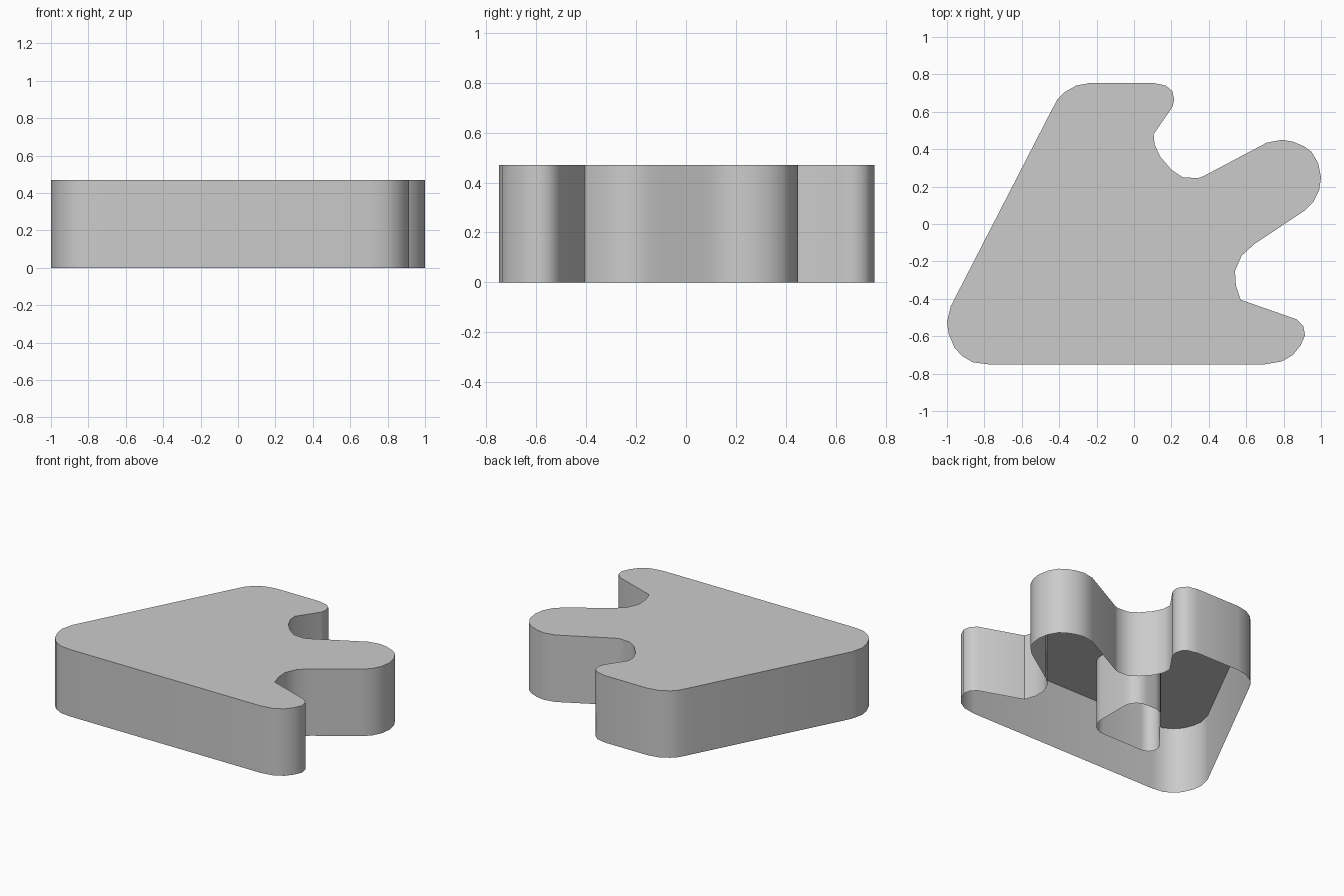
import bpy, bmesh, math

if "Cube" in bpy.data.objects:
    bpy.data.objects.remove(bpy.data.objects["Cube"])

H = 0.47  # height of the shell

# outer outline, counter-clockwise from the front left corner
OUTLINE = [
    (-0.78, -0.75), (0.70, -0.75), (0.79, -0.735), (0.85, -0.70), (0.89, -0.65), (0.915, -0.595),
    (0.905, -0.545), (0.87, -0.51), (0.57, -0.405), (0.545, -0.33), (0.54, -0.25),
    (0.575, -0.17), (0.64, -0.11), (0.91, 0.07), (0.96, 0.12), (0.99, 0.18),
    (1.0, 0.25), (0.985, 0.325), (0.95, 0.385), (0.91, 0.415), (0.85, 0.44), (0.79, 0.45), (0.71, 0.435),
    (0.37, 0.255), (0.34, 0.245), (0.26, 0.25), (0.20, 0.29), (0.14, 0.36), (0.11, 0.425), (0.105, 0.48),
    (0.205, 0.625), (0.215, 0.665), (0.205, 0.71), (0.17, 0.74), (0.10, 0.755),
    (-0.23, 0.755), (-0.31, 0.74), (-0.37, 0.705), (-0.41, 0.665), (-0.45, 0.59),
    (-0.98, -0.44), (-1.0, -0.525), (-0.99, -0.59), (-0.96, -0.66), (-0.92, -0.705), (-0.86, -0.74),
]


def rounded(corners):
    """Polygon with rounded corners; corners are (x, y, fillet radius)."""
    out, n = [], len(corners)
    for i, (x, y, r) in enumerate(corners):
        dirs = []
        for j in (i - 1, (i + 1) % n):
            dx, dy = corners[j][0] - x, corners[j][1] - y
            l = math.hypot(dx, dy)
            dirs.append((dx / l, dy / l))
        (ax, ay), (bx, by) = dirs
        half = math.acos(ax * bx + ay * by) / 2
        t = r / math.tan(half)
        for k in range(7):
            s = k / 6
            # conic arc between the two tangent points
            w = math.sin(half)
            d = (1 - s) ** 2 + 2 * w * s * (1 - s) + s * s
            out.append((x + t * ((1 - s) ** 2 * ax + s * s * bx) / d,
                        y + t * ((1 - s) ** 2 * ay + s * s * by) / d))
    return out


def shell(name, pts, cap, outward=True):
    """Thin upright wall along a closed outline, open below."""
    bm = bmesh.new()
    low = [bm.verts.new((x, y, 0)) for x, y in pts]
    top = [bm.verts.new((x, y, H)) for x, y in pts]
    for i in range(len(pts)):
        j = (i + 1) % len(pts)
        bm.faces.new((low[i], low[j], top[j], top[i]))
    if cap:
        bm.faces.new(top)
    mesh = bpy.data.meshes.new(name)
    bm.to_mesh(mesh)
    bm.free()
    ob = bpy.data.objects.new(name, mesh)
    bpy.context.collection.objects.link(ob)
    bpy.ops.object.select_all(action='DESELECT')
    ob.select_set(True)
    bpy.context.view_layer.objects.active = ob
    bpy.ops.object.shade_smooth_by_angle(angle=math.radians(40))
    return ob


# lidded outer shell, open underneath
shell("outer_shell", OUTLINE, True)

# inner tube hidden under the lid
shell("inner_tube", rounded([(-0.56, -0.42, 0.07), (0.03, -0.42, 0.13),
                             (0.03, 0.04, 0.10), (-0.19, 0.04, 0.10)]), False)
